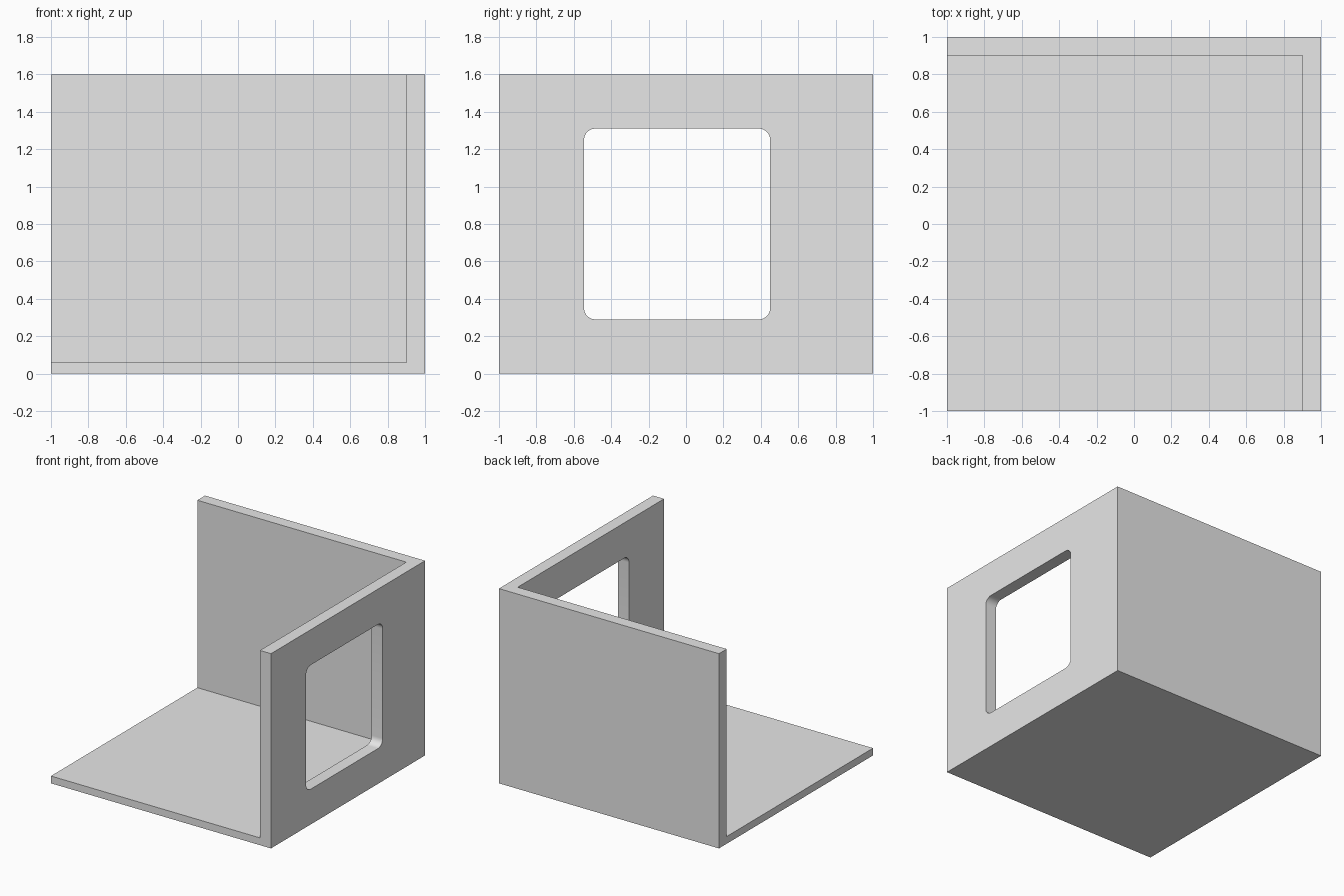
import bpy
import bmesh
from mathutils import Vector

if "Cube" in bpy.data.objects:
    bpy.data.objects.remove(bpy.data.objects["Cube"], do_unlink=True)

HEIGHT = 1.6
WALL = 0.1
FLOOR = 0.06

grey = bpy.data.materials.new("plain_grey")
grey.use_nodes = True
colour = (0.8, 0.8, 0.8, 1)
grey.diffuse_color = colour
grey.node_tree.nodes["Principled BSDF"].inputs["Base Color"].default_value = colour


def box(name, low, high, rounding=0):
    """Box between two corners, optionally rounding the edges along x."""
    low, high = Vector(low), Vector(high)
    bm = bmesh.new()
    bmesh.ops.create_cube(bm, size=1)
    for v in bm.verts:
        v.co = (low + high) / 2 + v.co * (high - low)
    if rounding:
        along_x = [e for e in bm.edges
                   if abs(e.verts[0].co.x - e.verts[1].co.x) > 0.01]
        bmesh.ops.bevel(bm, geom=along_x, offset=rounding, segments=8,
                        profile=0.5, affect='EDGES')
    mesh = bpy.data.meshes.new(name)
    bm.to_mesh(mesh)
    bm.free()
    mesh.materials.append(grey)
    obj = bpy.data.objects.new(name, mesh)
    bpy.context.collection.objects.link(obj)
    return obj


def cut(target, cutter):
    mod = target.modifiers.new(cutter.name, 'BOOLEAN')
    mod.operation = 'DIFFERENCE'
    mod.solver = 'EXACT'
    mod.object = cutter
    bpy.context.view_layer.objects.active = target
    bpy.ops.object.modifier_apply(modifier=mod.name)
    bpy.data.objects.remove(cutter, do_unlink=True)


# Floor with a back wall and a left wall, carved from one block
room = box("room_corner", (-1, -1, 0), (1, 1, HEIGHT))
cut(room, box("room_space", (-1.5, -1.5, FLOOR), (1 - WALL, 1 - WALL, 2)))

# Rounded window opening through the left wall
cut(room, box("window_opening", (0.7, -0.545, 0.29), (1.2, 0.45, 1.31), 0.06))

bpy.ops.object.select_all(action='DESELECT')
room.select_set(True)
bpy.context.view_layer.objects.active = room
bpy.ops.object.shade_smooth_by_angle()
